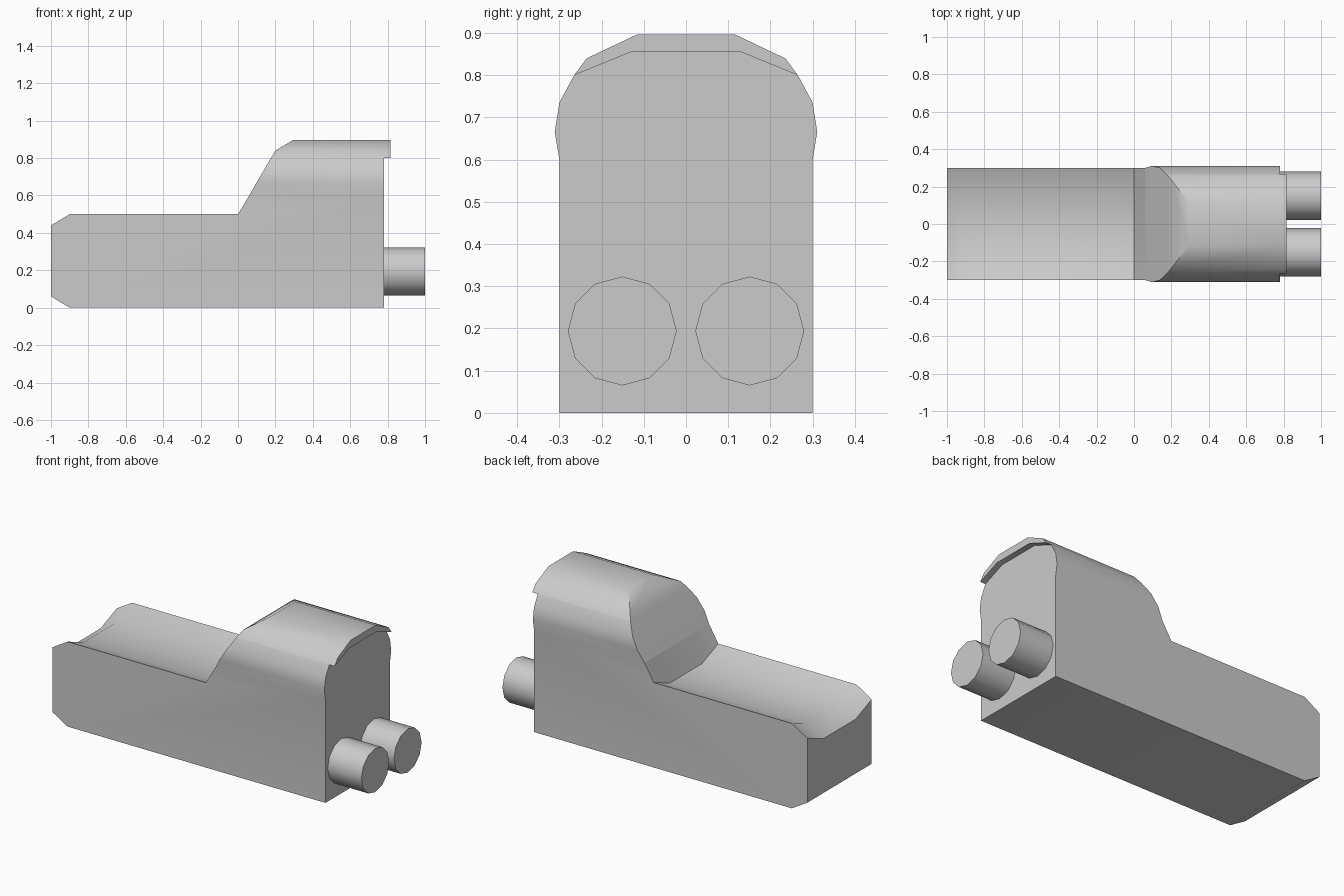
import bpy, bmesh, math

if "Cube" in bpy.data.objects:
    bpy.data.objects.remove(bpy.data.objects["Cube"])


def smooth(obj):
    bpy.ops.object.select_all(action='DESELECT')
    obj.select_set(True)
    bpy.context.view_layer.objects.active = obj
    bpy.ops.object.shade_smooth_by_angle(angle=math.radians(32))


bm = bmesh.new()


def face(points):
    bm.faces.new([bm.verts.new(p) for p in points])


def both_sides(points):
    face(points)
    face([(x, -y, z) for x, y, z in points])


def across(a, b):
    # Full-width strip between two mirrored points
    face([a, b, (b[0], -b[1], b[2]), (a[0], -a[1], a[2])])


W, REAR, LIP = 0.3, 0.78, 0.815

# Flat hull sides
side = [(-1, 0.06), (-0.9, 0), (REAR, 0), (REAR, 0.6), (0.06, 0.6),
        (0, 0.5), (-0.9, 0.5), (-1, 0.44)]
both_sides([(x, W, z) for x, z in side])

# Underside with chamfered nose
for (xa, za), (xb, zb) in zip(side[:2], side[1:3]):
    across((xa, W, za), (xb, W, zb))

# Nose end and dished deck: x, edge height, middle height
deck = [(-1, 0.44, 0.38), (-0.9, 0.5, 0.44), (0, 0.5, 0.44), (0.06, 0.6, 0.6)]
face([(-1, -W, 0.06), (-1, W, 0.06), (-1, W, 0.44), (-1, 0.15, 0.38),
      (-1, -0.15, 0.38), (-1, -W, 0.44)])
for (xa, ea, ma), (xb, eb, mb) in zip(deck, deck[1:]):
    both_sides([(xa, W, ea), (xa, 0.15, ma), (xb, 0.15, mb), (xb, W, eb)])
    across((xa, 0.15, ma), (xb, 0.15, mb))

# Arched cabin: sloping front outline swept back to the rear
arch = [(0.06, 0.3, 0.6), (0.097, 0.311, 0.665), (0.138, 0.3, 0.735),
        (0.176, 0.265, 0.8), (0.2, 0.235, 0.84), (0.295, 0.115, 0.897)]
for a, b in zip(arch, arch[1:]):
    across(a, b)
    back = LIP if a[2] >= 0.8 else REAR
    both_sides([a, b, (back, *b[1:]), (back, *a[1:])])
across(arch[-1], (LIP, *arch[-1][1:]))

# Rear wall and the overhanging roof lip
inner = [(0.265, 0.8), (0.13, 0.855)]
half = [(W, 0)] + [p[1:] for p in arch[:3]] + inner
face([(REAR, y, z) for y, z in half] + [(REAR, -y, z) for y, z in reversed(half)])
both_sides([(x, *p) for x, p in ((REAR, inner[0]), (REAR, inner[1]),
                                 (LIP, inner[1]), (LIP, inner[0]))])
across((REAR, *inner[1]), (LIP, *inner[1]))
both_sides([(LIP, *p) for p in (inner[0], arch[4][1:], arch[5][1:], inner[1])])
across((LIP, *inner[1]), (LIP, *arch[5][1:]))

bmesh.ops.remove_doubles(bm, verts=bm.verts, dist=0.0005)
bmesh.ops.recalc_face_normals(bm, faces=bm.faces)
mesh = bpy.data.meshes.new("body")
bm.to_mesh(mesh)
bm.free()
body = bpy.data.objects.new("body", mesh)
bpy.context.collection.objects.link(body)
smooth(body)

# Twin rear exhaust tubes
for name, y in (("exhaust_left", 0.151), ("exhaust_right", -0.151)):
    bpy.ops.mesh.primitive_cylinder_add(vertices=12, radius=0.129, depth=0.22,
                                        location=(0.89, y, 0.194),
                                        rotation=(0, math.pi / 2, 0))
    tube = bpy.context.object
    tube.name = name
    smooth(tube)
